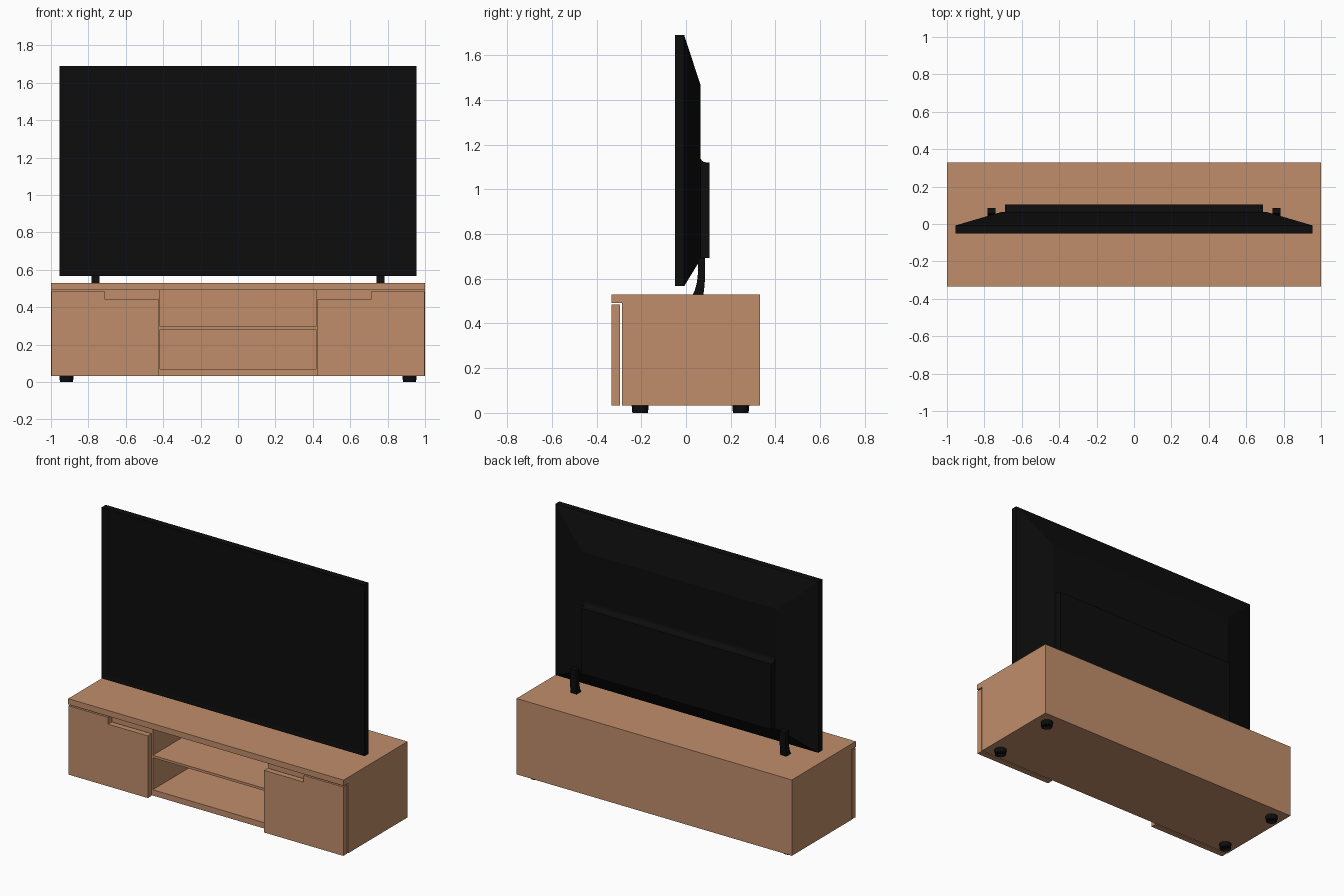
import bpy, bmesh, math
from mathutils import Matrix

if "Cube" in bpy.data.objects:
    bpy.data.objects.remove(bpy.data.objects["Cube"])


def material(name, rgb):
    m = bpy.data.materials.new(name)
    m.diffuse_color = (*rgb, 1)
    m.use_nodes = True
    m.node_tree.nodes["Principled BSDF"].inputs["Base Color"].default_value = m.diffuse_color
    return m


WOOD = material("warm wood", (0.53, 0.27, 0.145))
BLACK = material("matte black", (0.004, 0.004, 0.004))


def finish(name, bm, mat):
    bmesh.ops.recalc_face_normals(bm, faces=bm.faces)
    me = bpy.data.meshes.new(name)
    bm.to_mesh(me)
    bm.free()
    me.materials.append(mat)
    ob = bpy.data.objects.new(name, me)
    bpy.context.collection.objects.link(ob)
    return ob


def box(name, x, y, z, mat=WOOD):
    bm = bmesh.new()
    mid = [(a + b) / 2 for a, b in (x, y, z)]
    size = [b - a for a, b in (x, y, z)]
    bmesh.ops.create_cube(bm, size=1, matrix=Matrix.Translation(mid) @ Matrix.Diagonal((*size, 1)))
    return finish(name, bm, mat)


def prism(name, start, offset, mat):
    """Extrude a planar outline along an offset."""
    bm = bmesh.new()
    face = bm.faces.new([bm.verts.new(p) for p in start])
    ext = bmesh.ops.extrude_face_region(bm, geom=[face])
    verts = [v for v in ext["geom"] if isinstance(v, bmesh.types.BMVert)]
    bmesh.ops.translate(bm, verts=verts, vec=offset)
    return finish(name, bm, mat)


# Cabinet carcass
F, B = -0.287, 0.33
box("cabinet_top", (-1, 1), (-0.333, B), (0.492, 0.53))
box("cabinet_bottom", (-1, 1), (F, B), (0.032, 0.07))
box("cabinet_back", (-1, 1), (B - 0.02, B), (0.07, 0.492))
box("middle_shelf", (-0.418, 0.418), (F, B - 0.02), (0.28, 0.296))

for s, side in ((-1, "left"), (1, "right")):
    # Closed side compartment behind each door
    box(side + "_compartment", sorted((s * 0.418, s)), (F, B - 0.02), (0.07, 0.492))

    # Door with a finger notch at its inner top corner
    outline = [(0.998, 0.032), (0.998, 0.484), (0.71, 0.484),
               (0.71, 0.44), (0.422, 0.44), (0.422, 0.032)]
    prism(side + "_door", [(s * x, -0.333, z) for x, z in outline], (0, 0.038, 0), WOOD)

    # Round feet with a recessed underside
    for y, end in ((-0.205, "front"), (0.245, "back")):
        bm = bmesh.new()
        bmesh.ops.create_cone(bm, cap_ends=True, segments=32, radius1=0.035, radius2=0.038,
                              depth=0.032, matrix=Matrix.Translation((s * 0.917, y, 0.016)))
        bm.normal_update()
        under = [f for f in bm.faces if f.normal.z < -0.9]
        bmesh.ops.inset_region(bm, faces=under, thickness=0.014)
        bmesh.ops.translate(bm, verts=under[0].verts[:], vec=(0, 0, 0.015))
        foot = finish(f"{end}_{side}_foot", bm, BLACK)
        bpy.context.view_layer.objects.active = foot
        foot.select_set(True)
        bpy.ops.object.shade_smooth_by_angle(angle=math.radians(35))
        foot.select_set(False)

    # Curved television leg
    leg = [(0.03, 0.53), (0.04, 0.55), (0.049, 0.585), (0.054, 0.63), (0.055, 0.692),
           (0.086, 0.692), (0.086, 0.62), (0.083, 0.57), (0.078, 0.53)]
    prism(side + "_television_leg", [(s * 0.74, y, z) for y, z in leg], (s * 0.043, 0, 0), BLACK)

# Television shell: flat frame, then a tapered back
bm = bmesh.new()
rings = []
for y, hx, z0, z1 in ((-0.05, 0.955, 0.567, 1.69), (-0.008, 0.955, 0.567, 1.69),
                      (0.064, 0.71, 0.685, 1.47)):
    rings.append([bm.verts.new(p) for p in
                  ((-hx, y, z0), (hx, y, z0), (hx, y, z1), (-hx, y, z1))])
for a, b in zip(rings, rings[1:]):
    for i in range(4):
        bm.faces.new((a[i], a[(i + 1) % 4], b[(i + 1) % 4], b[i]))
bm.faces.new(rings[-1])
screen = bm.faces.new(rings[0])
bmesh.ops.recalc_face_normals(bm, faces=bm.faces)
# Thin bezel around a slightly recessed screen
bmesh.ops.inset_region(bm, faces=[screen], thickness=0.035)
bmesh.ops.translate(bm, verts=screen.verts[:], vec=(0, 0.002, 0))
finish("television_shell", bm, BLACK)

# Electronics housing with a concave fillet along its top
housing = [(0.05, 0.692), (0.105, 0.692), (0.105, 1.12), (0.088, 1.121)]
for i in range(5):
    a = math.radians(90 * i / 4)
    housing.append((0.088 - 0.024 * math.sin(a), 1.147 - 0.026 * math.cos(a)))
housing = housing[:3] + housing[4:] + [(0.05, 1.147)]
prism("television_housing", [(-0.69, y, z) for y, z in housing], (1.38, 0, 0), BLACK)
